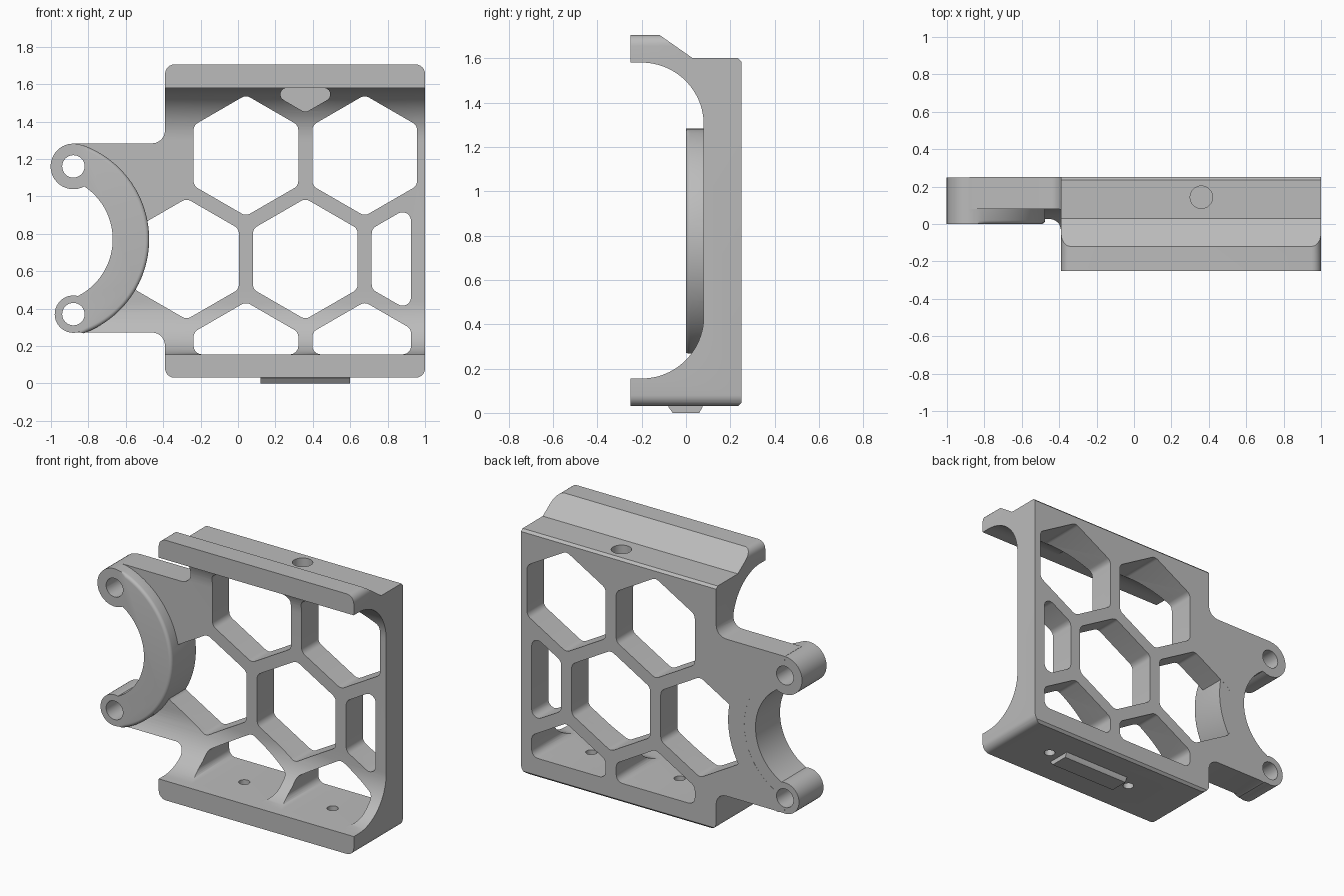
import bpy, bmesh, math
from mathutils import Vector

if "Cube" in bpy.data.objects:
    bpy.data.objects.remove(bpy.data.objects["Cube"])

gray = bpy.data.materials.new("plain gray")
gray.use_nodes = True
color = (0.5, 0.5, 0.5, 1)
gray.diffuse_color = color
gray.node_tree.nodes["Principled BSDF"].inputs["Base Color"].default_value = color


def arc(cx, cy, r, a0, a1, n=24):
    """Points on an arc, angles in degrees."""
    return [(cx + r * math.cos(math.radians(a0 + (a1 - a0) * i / n)),
             cy + r * math.sin(math.radians(a0 + (a1 - a0) * i / n))) for i in range(n + 1)]


def circle(cx, cy, r, n=32):
    return arc(cx, cy, r, 0, 360, n)[:-1]


def rounded(corners, steps=6):
    """Fillet each (u, v, radius) corner of a closed outline."""
    out = []
    for i, (u, v, r) in enumerate(corners):
        p = Vector((u, v))
        if r == 0:
            out.append((u, v))
            continue
        a = (Vector(corners[i - 1][:2]) - p).normalized()
        b = (Vector(corners[(i + 1) % len(corners)][:2]) - p).normalized()
        half = a.angle(b) / 2
        c = p + (a + b).normalized() * r / math.sin(half)
        s = p + a * r / math.tan(half) - c
        e = p + b * r / math.tan(half) - c
        for k in range(steps + 1):
            d = s.slerp(e, k / steps) if hasattr(s, "slerp") else s.lerp(e, k / steps)
            out.append(tuple(c + d.normalized() * r))
    return out


def clip(pts, axis, limit, sign):
    """Keep the part of an outline where sign * (p[axis] - limit) <= 0."""
    out = []
    for i, q in enumerate(pts):
        p = pts[i - 1]
        dp, dq = sign * (p[axis] - limit), sign * (q[axis] - limit)
        if dp * dq < 0:
            out.append(tuple(Vector(p).lerp(Vector(q), dp / (dp - dq))))
        if dq <= 0:
            out.append(q)
    return out


def prism(name, pts, axis, lo, hi):
    """Extrude an outline of the two other axes along the given axis."""
    def place(p, d):
        c = list(p)
        c.insert("xyz".index(axis), d)
        return c
    bm = bmesh.new()
    face = bm.faces.new([bm.verts.new(place(p, lo)) for p in pts])
    new = bmesh.ops.extrude_face_region(bm, geom=[face])["geom"]
    step = Vector(place((0, 0), hi - lo))
    bmesh.ops.translate(bm, vec=step, verts=[g for g in new if isinstance(g, bmesh.types.BMVert)])
    bmesh.ops.recalc_face_normals(bm, faces=bm.faces)
    mesh = bpy.data.meshes.new(name)
    bm.to_mesh(mesh)
    bm.free()
    mesh.materials.append(gray)
    ob = bpy.data.objects.new(name, mesh)
    bpy.context.collection.objects.link(ob)
    return ob


def combine(ob, other, operation):
    mod = ob.modifiers.new("combine", "BOOLEAN")
    mod.operation, mod.solver, mod.object = operation, "EXACT", other
    bpy.context.view_layer.objects.active = ob
    bpy.ops.object.modifier_apply(modifier=mod.name)
    bpy.data.objects.remove(other)


# Ears and the half ring that joins them
RING = Vector((-1.01, 0.77))
OUTER, INNER = 0.535, 0.34
EARS = [(Vector((-0.88, 1.16)), 0.122, 1), (Vector((-0.88, 0.37)), 0.1, -1)]

# Channel section with two lips, swept along x
section = ([(-0.25, 0.03), (0.235, 0.03), (0.25, 0.045), (0.25, 1.585), (0.235, 1.6),
            (0.03, 1.6), (-0.12, 1.705), (-0.25, 1.705), (-0.25, 1.58)]
           + arc(-0.2, 1.3, 0.28, 90, 0) + arc(-0.2, 0.435, 0.28, 0, -90) + [(-0.25, 0.155)])
bracket = prism("bracket", section, "x", -1.1, 1)

# Front outline: square frame with a side arm
frame = [(1, 0.03, 0.05), (1, 1.705, 0.05), (-0.39, 1.705, 0.05), (-0.39, 1.283, 0.07),
         (-0.88, 1.283, 0)]
frame += [(x, z, 0) for x, z in arc(*RING, 0.42, 71, -71)]
frame += [(-0.88, 0.272, 0), (-0.39, 0.272, 0.07), (-0.39, 0.03, 0.05)]
combine(bracket, prism("outline", rounded(frame), "y", -0.5, 0.5), "INTERSECT")

# Honeycomb openings, clipped by the frame
APOTHEM, PITCH_X, PITCH_Z = 0.28, 0.635, 0.553


def cell(column, row):
    cx, cz = 0.36 + PITCH_X * column, 0.665 + PITCH_Z * row
    pts = [(cx + x, cz + z) for x, z in circle(0, 0, APOTHEM / math.cos(math.pi / 6), 6)]
    return [(cx + z - cz, cz + x - cx) for x, z in pts]


for column, row in [(-0.5, 1), (0.5, 1), (-1, 0), (0, 0), (1, 0), (-0.5, -1), (0.5, -1)]:
    pts = clip(cell(column, row), 1, 0.155, -1)
    if row < 1:
        pts = clip(pts, 0, 0.925, 1)
    hole = prism("cell", rounded([(*p, 0.045) for p in pts]), "y", -0.5, 0.5)
    combine(bracket, hole, "DIFFERENCE")
pocket = clip(cell(0, 2), 1, 1.58, 1)
combine(bracket, prism("pocket", rounded([(*p, 0.035) for p in pocket]), "y", -0.4, 0.082), "DIFFERENCE")

# Half ring with ears, front outer edge softened
tips = []
for center, r, side in EARS:
    d = center - RING
    base = math.degrees(math.atan2(d.y, d.x))
    k = (INNER ** 2 - d.length ** 2 - r ** 2) / (2 * d.length * r)
    sweep = 360 - math.degrees(math.acos(k))
    tips.append((base, arc(*center, r, base, base + side * sweep)))
(top_angle, top_ear), (low_angle, low_ear) = tips


def bearing(p):
    return math.degrees(math.atan2(p[1] - RING.y, p[0] - RING.x))


outline = arc(*RING, OUTER, low_angle + 2, top_angle - 2, 48) + top_ear
outline += arc(*RING, INNER, bearing(top_ear[-1]), bearing(low_ear[-1]), 36)[1:-1]
outline += low_ear[::-1]
ring = prism("ring", outline, "y", 0, 0.2495)
bm = bmesh.new()
bm.from_mesh(ring.data)
soft = [e for e in bm.edges if all(v.co.y < 0.01 and
        (Vector((v.co.x, v.co.z)) - RING).length > OUTER - 0.001 for v in e.verts)]
bmesh.ops.bevel(bm, geom=soft, offset=0.02, segments=4, profile=0.5, affect="EDGES")
bm.to_mesh(ring.data)
bm.free()
combine(bracket, ring, "UNION")

# Foot pad under the lower lip
pad = prism("foot_pad", [(-0.08, 0.028), (-0.08, 0.06), (0.075, 0.06), (0.075, 0.028),
                         (0.06, 0), (-0.06, 0)], "x", 0.12, 0.6)
combine(bracket, pad, "UNION")

# Screw holes
for center, r, side in EARS:
    combine(bracket, prism("ear_hole", circle(*center, 0.06), "y", -0.5, 0.5), "DIFFERENCE")
for x in (0.045, 0.675):
    combine(bracket, prism("floor_hole", circle(x, 0, 0.033), "z", -0.1, 0.3), "DIFFERENCE")
combine(bracket, prism("top_hole", circle(0.36, 0.143, 0.06), "z", 1.5, 1.8), "DIFFERENCE")

bpy.ops.object.select_all(action="DESELECT")
bracket.select_set(True)
bpy.context.view_layer.objects.active = bracket
bpy.ops.object.shade_smooth_by_angle(angle=math.radians(30))
